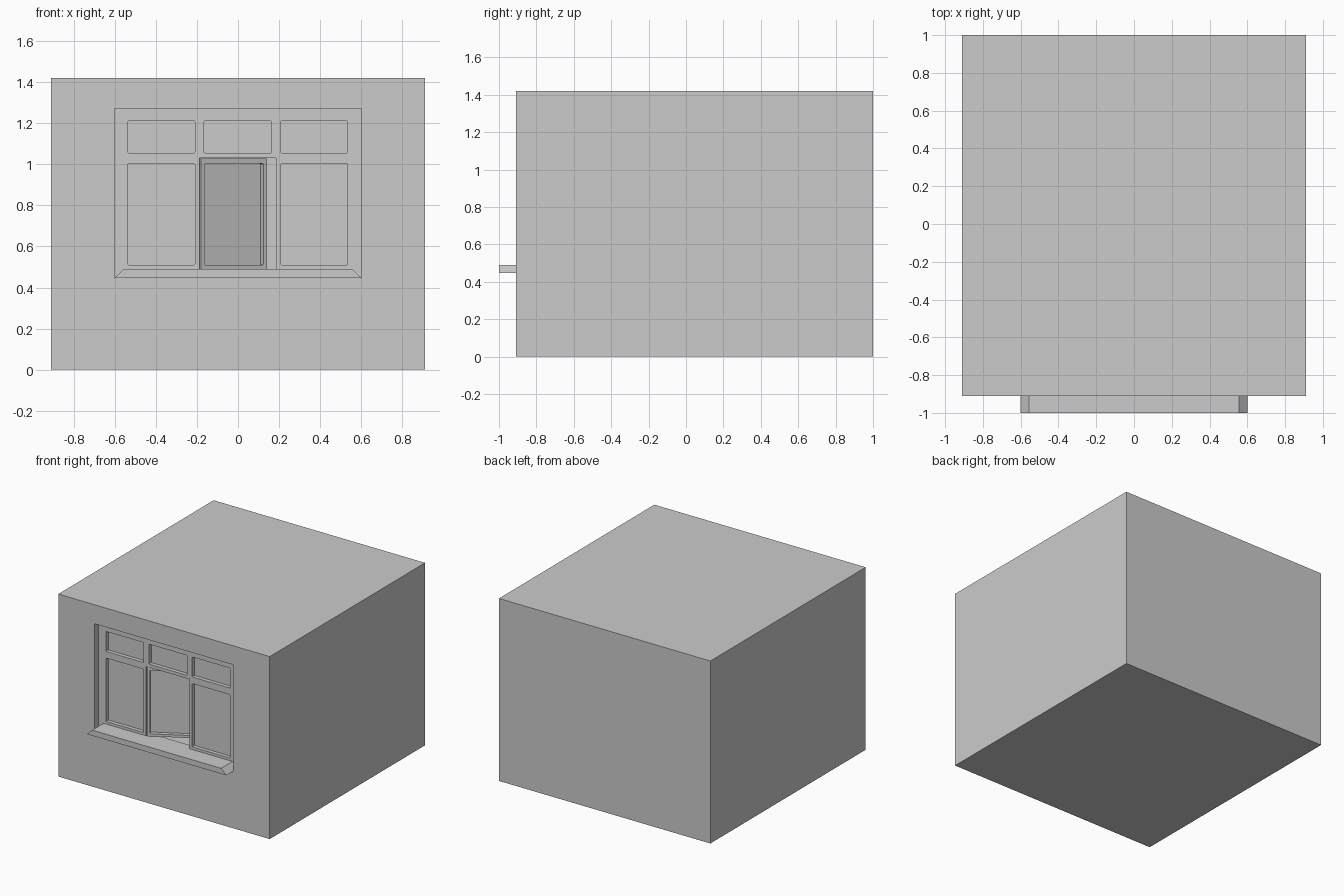
import bpy, bmesh
from math import radians

if "Cube" in bpy.data.objects:
    bpy.data.objects.remove(bpy.data.objects["Cube"])

def add_mesh(name, bm):
    bmesh.ops.recalc_face_normals(bm, faces=bm.faces)
    me = bpy.data.meshes.new(name)
    bm.to_mesh(me)
    bm.free()
    ob = bpy.data.objects.new(name, me)
    bpy.context.collection.objects.link(ob)
    return ob

def box(name, x0, x1, y0, y1, z0, z1, corner=0):
    """Axis-aligned box; corner chamfers the edges running along y."""
    bm = bmesh.new()
    bmesh.ops.create_cube(bm, size=1)
    for v in bm.verts:
        v.co = ((x0, x1)[v.co.x > 0], (y0, y1)[v.co.y > 0], (z0, z1)[v.co.z > 0])
    if corner:
        edges = [e for e in bm.edges if abs(e.verts[0].co.y - e.verts[1].co.y) > 1e-4]
        bmesh.ops.bevel(bm, geom=edges, offset=corner, segments=2, affect='EDGES', profile=0.5)
    return add_mesh(name, bm)

def cut(ob, cutters):
    for c in cutters:
        m = ob.modifiers.new("cut", 'BOOLEAN')
        m.operation, m.solver, m.object = 'DIFFERENCE', 'EXACT', c
    bpy.context.view_layer.objects.active = ob
    for m in list(ob.modifiers):
        bpy.ops.object.modifier_apply(modifier=m.name)
    for c in cutters:
        bpy.data.objects.remove(c)

# hollow room with the window opening
room = box("room_walls", -0.91, 0.91, -0.91, 1.0, 0, 1.42)
cut(room, [box("room_cutter", -0.81, 0.81, -0.81, 0.9, 0.1, 1.32),
           box("opening_cutter", -0.6, 0.6, -0.95, -0.75, 0.447, 1.272)])

# window frame: recessed panes and an open middle bay
FRONT, GLASS, BACK = -0.86, -0.83, -0.81
frame = box("window_frame", -0.6, 0.6, FRONT, BACK, 0.447, 1.272)
cutters = [box("middle_cutter", -0.188, 0.186, -0.95, -0.75, 0.48, 1.03)]
for x0, x1 in ((-0.535, -0.21), (-0.165, 0.163), (0.208, 0.533)):
    cutters.append(box("upper_pane_cutter", x0, x1, -0.95, GLASS, 1.055, 1.21, 0.005))
    if x0 != -0.165:
        cutters.append(box("lower_pane_cutter", x0, x1, -0.95, GLASS, 0.51, 1.003, 0.005))
cut(frame, cutters)

# sill with sloping ends
bm = bmesh.new()
profile = [(-0.6, 0.447), (0.6, 0.447), (0.555, 0.49), (-0.555, 0.49)]
face = bm.faces.new([bm.verts.new((x, -1.0, z)) for x, z in profile])
ext = bmesh.ops.extrude_face_region(bm, geom=[face], use_keep_orig=True)
bmesh.ops.translate(bm, vec=(0, 0.19, 0),
                    verts=[v for v in ext["geom"] if isinstance(v, bmesh.types.BMVert)])
add_mesh("window_sill", bm)

# middle sash, hinged on the left and swung inward
sash = box("open_sash", 0, 0.367, 0, 0.045, 0.49, 1.028)
cut(sash, [box("sash_pane_cutter", 0.02, 0.347, -0.1, 0.03, 0.51, 1.003, 0.005)])
sash.location = (-0.18, FRONT, 0)
sash.rotation_euler.z = radians(29)
